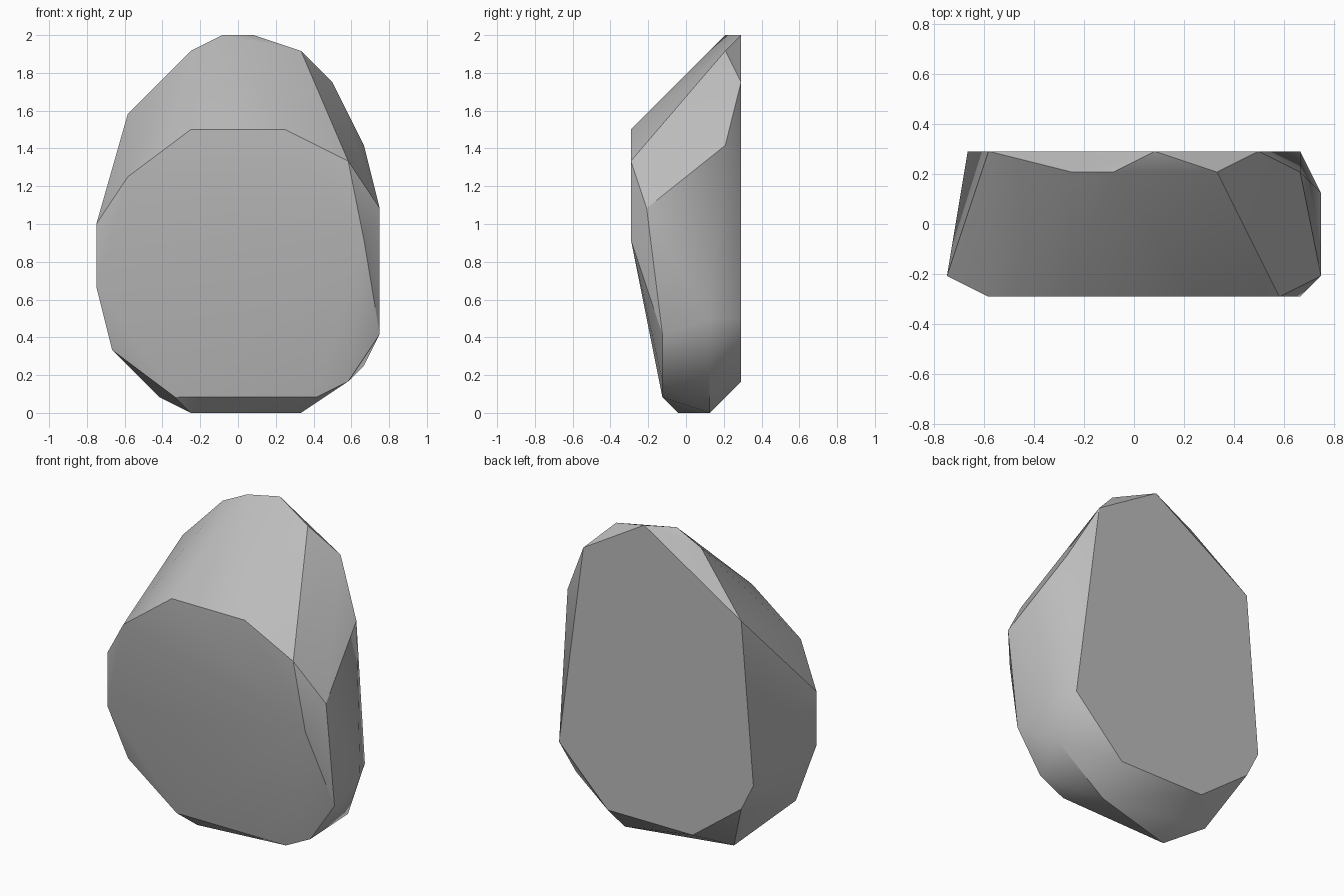
import bpy
import bmesh
from math import radians

default_cube = bpy.data.objects.get("Cube")
if default_cube:
    bpy.data.objects.remove(default_cube, do_unlink=True)

STEP = 1 / 12  # the boulder's corners sit on a regular lattice

# Corners as (x, z) lattice steps, grouped by depth slice from front to back
front_rim = [(-3, 18), (3, 18), (7, 16), (8, 11), (-7, 15)]
front_shoulder = [(9, 13), (-9, 12), (-9, 8)]
front_foot = [(9, 5), (7, 2), (5, 1), (-4, 1), (-8, 4)]
base_front = [(-3, 0)]
base_back = [(4, 0), (8, 3), (9, 6), (-5, 1)]
crest = [(-3, 23), (-1, 24), (4, 23), (8, 17)]
back_rim = [(1, 24), (6, 21), (8, 6), (4, 2), (-3, 2), (-7, 5), (-8, 7), (-7, 19)]

slices = {
    -3.5: front_rim,
    -2.5: front_shoulder,
    -1.5: front_foot,
    -0.5: base_front,
    1.5: base_back,
    2.5: crest,
    3.5: back_rim,
}


def make_material(name, color):
    material = bpy.data.materials.new(name)
    material.use_nodes = True
    material.diffuse_color = color
    shader = material.node_tree.nodes["Principled BSDF"]
    shader.inputs["Base Color"].default_value = color
    shader.inputs["Roughness"].default_value = 0.9
    return material


def make_boulder(name, material):
    # Wrap the corner points in a convex hull
    bm = bmesh.new()
    for depth, corners in slices.items():
        for x, z in corners:
            bm.verts.new((x * STEP, depth * STEP, z * STEP))
    hull = bmesh.ops.convex_hull(bm, input=bm.verts[:])
    loose = {v for v in hull["geom_interior"] + hull["geom_unused"]
             if isinstance(v, bmesh.types.BMVert)}
    bmesh.ops.delete(bm, geom=list(loose), context="VERTS")

    # Merge flat areas into single facets
    bmesh.ops.dissolve_limit(bm, angle_limit=radians(1),
                             verts=bm.verts[:], edges=bm.edges[:])
    bmesh.ops.recalc_face_normals(bm, faces=bm.faces[:])

    mesh = bpy.data.meshes.new(name)
    bm.to_mesh(mesh)
    bm.free()
    mesh.materials.append(material)
    boulder = bpy.data.objects.new(name, mesh)
    bpy.context.collection.objects.link(boulder)
    return boulder


stone = make_material("stone grey", (0.5, 0.5, 0.5, 1))
boulder = make_boulder("boulder", stone)

# Soften shallow edges, keep the strong ones crisp
bpy.ops.object.select_all(action="DESELECT")
boulder.select_set(True)
bpy.context.view_layer.objects.active = boulder
bpy.ops.object.shade_smooth_by_angle(angle=radians(30))
